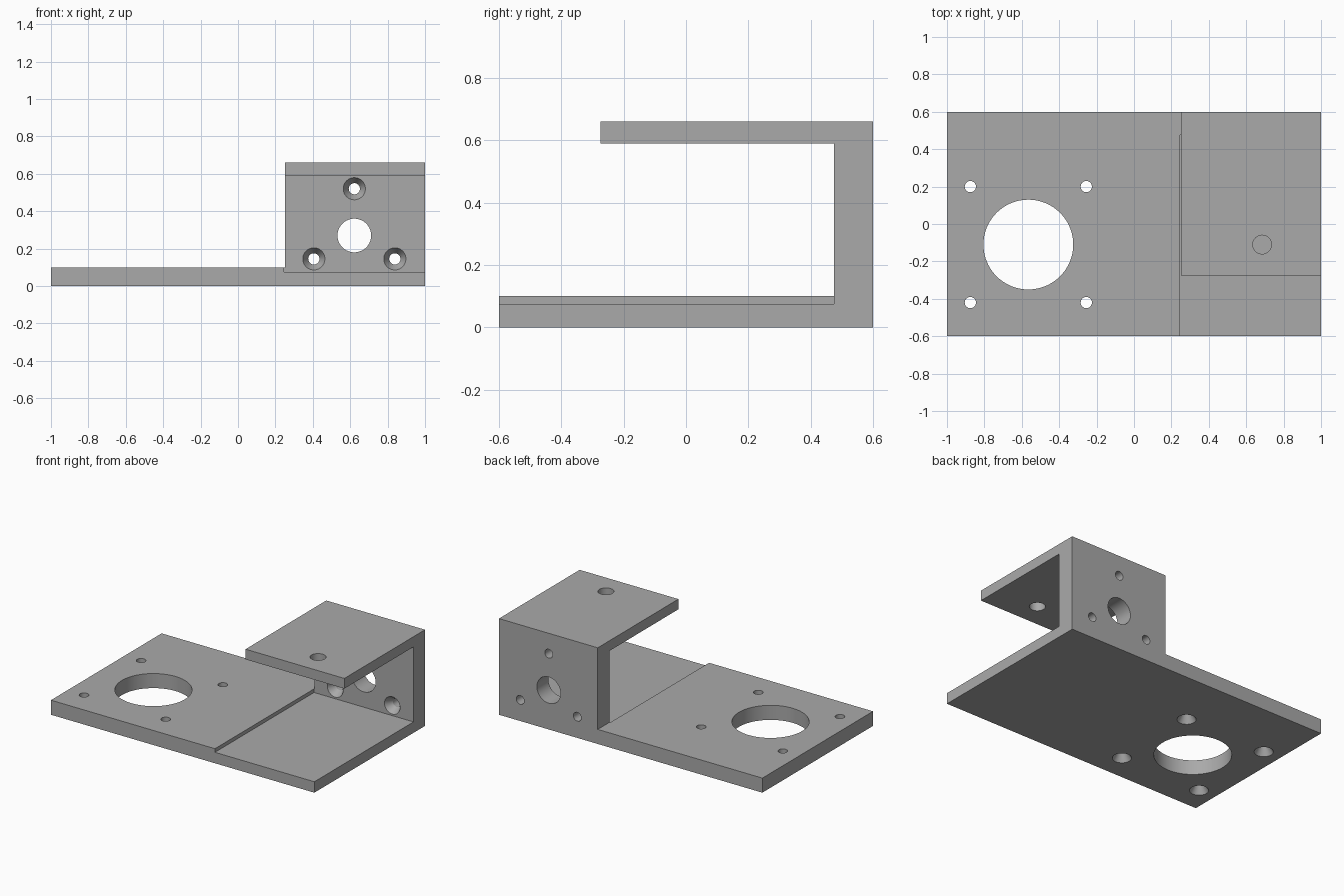
import bpy, math
from mathutils import Vector

old = bpy.data.objects.get("Cube")
if old:
    bpy.data.objects.remove(old, do_unlink=True)

metal = bpy.data.materials.new("plain grey metal")
metal.use_nodes = True
grey = (0.40, 0.40, 0.40, 1)
metal.diffuse_color = grey
metal.node_tree.nodes["Principled BSDF"].inputs["Base Color"].default_value = grey


def box(name, low, high):
    low, high = Vector(low), Vector(high)
    bpy.ops.mesh.primitive_cube_add(size=1, location=(low + high) / 2)
    ob = bpy.context.object
    ob.name = name
    ob.scale = high - low
    bpy.ops.object.transform_apply(location=True, rotation=True, scale=True)
    ob.data.materials.append(metal)
    return ob


def drill(name, start, end, r1, r2, sides=48):
    """Round cutter from start (radius r1) to end (radius r2)."""
    start, end = Vector(start), Vector(end)
    axis = end - start
    bpy.ops.mesh.primitive_cone_add(vertices=sides, radius1=r1, radius2=r2,
                                    depth=axis.length, location=(start + end) / 2)
    ob = bpy.context.object
    ob.name = name
    ob.rotation_euler = axis.to_track_quat('Z', 'Y').to_euler()
    ob.data.materials.append(metal)
    return ob


def cut(body, cutter):
    mod = body.modifiers.new("cut", 'BOOLEAN')
    mod.operation, mod.solver, mod.object = 'DIFFERENCE', 'EXACT', cutter
    bpy.context.view_layer.objects.active = body
    bpy.ops.object.modifier_apply(modifier=mod.name)
    bpy.data.objects.remove(cutter, do_unlink=True)


# Solid block milled down to the plate and the C-shaped bracket
bracket = box("mounting_bracket", (-1, -0.6, 0), (1, 0.6, 0.66))
cut(bracket, box("space_over_plate", (-2, -1, 0.1), (0.25, 1, 1)))
cut(bracket, box("channel", (0.245, -1, 0.075), (2, 0.475, 0.59)))
cut(bracket, box("space_before_top_flange", (0, -1, 0.5), (2, -0.275, 1)))

# Large opening in the plate, with four screw holes countersunk from below
cx, cy = -0.565, -0.11
cut(bracket, drill("plate_opening", (cx, cy, -0.1), (cx, cy, 0.2), 0.24, 0.24, 96))
for sx in (-1, 1):
    for sy in (-1, 1):
        x, y = cx + sx * 0.31, cy + sy * 0.31
        cut(bracket, drill("screw_hole", (x, y, -0.1), (x, y, 0.2), 0.03, 0.03))
        cut(bracket, drill("countersink", (x, y, -0.01), (x, y, 0.05), 0.065, 0.03))

# Shaft opening in the upright wall, ringed by three countersunk holes
wx, wz = 0.622, 0.27
cut(bracket, drill("shaft_opening", (wx, 0.4, wz), (wx, 0.7, wz), 0.09, 0.09, 64))
for turn in (90, 210, 330):
    a = math.radians(turn)
    x, z = wx + 0.25 * math.cos(a), wz + 0.25 * math.sin(a)
    cut(bracket, drill("screw_hole", (x, 0.4, z), (x, 0.7, z), 0.03, 0.03))
    cut(bracket, drill("countersink", (x, 0.465, z), (x, 0.525, z), 0.065, 0.03))

# Single hole through the top flange
cut(bracket, drill("flange_hole", (0.685, -0.11, 0.55), (0.685, -0.11, 0.7), 0.05, 0.05))

bpy.ops.object.select_all(action='DESELECT')
bracket.select_set(True)
bpy.context.view_layer.objects.active = bracket
bpy.ops.object.shade_smooth_by_angle(angle=math.radians(30))
